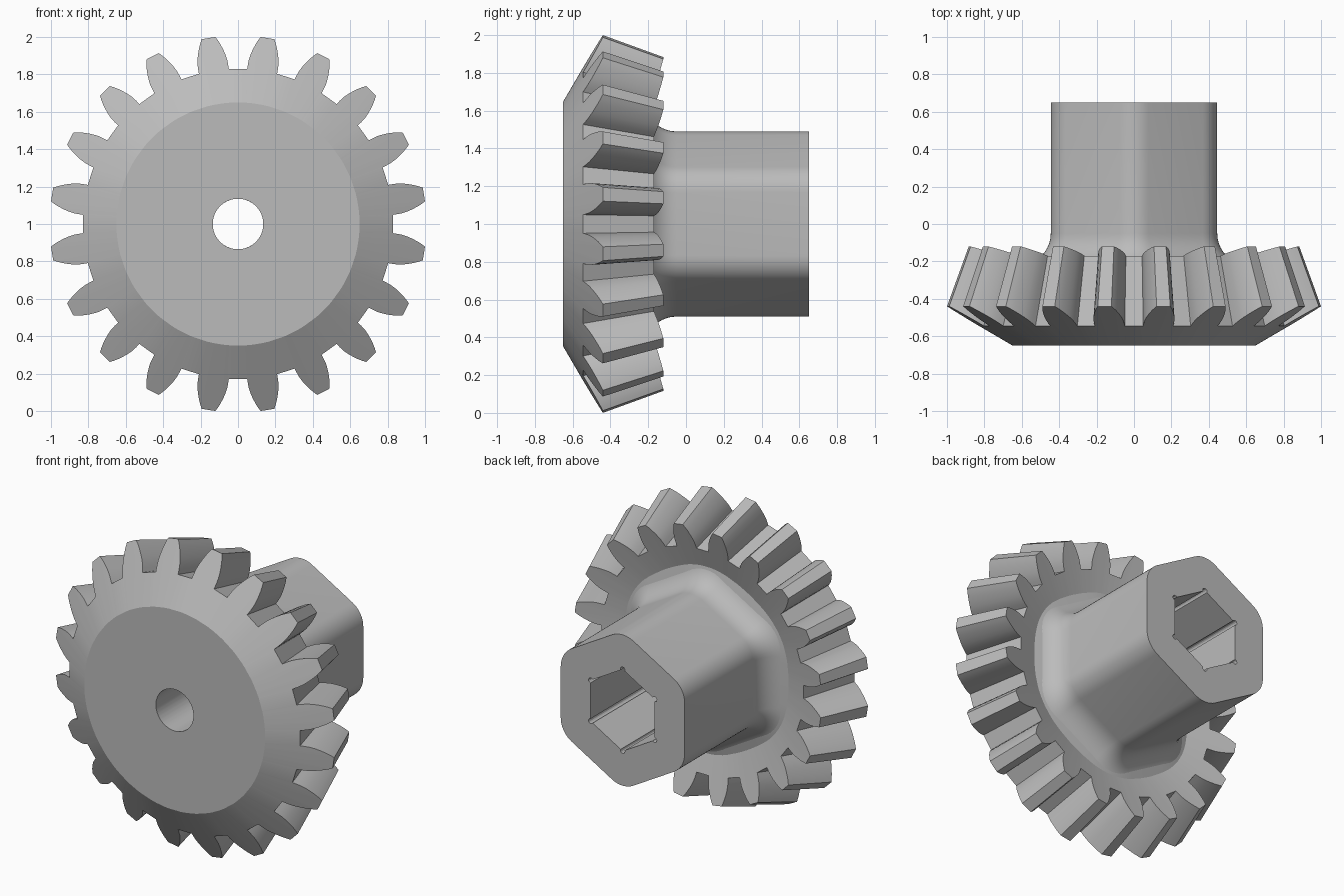
import bpy, bmesh
from math import sin, cos, pi, radians, degrees, sqrt, tan

cube = bpy.data.objects.get("Cube")
if cube:
    bpy.data.objects.remove(cube, do_unlink=True)

metal = bpy.data.materials.new("plain grey")
metal.use_nodes = True
grey = (0.5, 0.5, 0.5, 1)
metal.diffuse_color = grey
metal.node_tree.nodes["Principled BSDF"].inputs["Base Color"].default_value = grey


def loft(name, rings):
    """Bridge equal-length closed rings, last back to first, into one solid."""
    bm = bmesh.new()
    loops = [[bm.verts.new(p) for p in ring] for ring in rings]
    for a, b in zip(loops, loops[1:] + loops[:1]):
        for i in range(len(a)):
            j = (i + 1) % len(a)
            bm.faces.new((a[i], a[j], b[j], b[i]))
    bmesh.ops.recalc_face_normals(bm, faces=bm.faces)
    mesh = bpy.data.meshes.new(name)
    bm.to_mesh(mesh)
    bm.free()
    mesh.materials.append(metal)
    obj = bpy.data.objects.new(name, mesh)
    bpy.context.collection.objects.link(obj)
    bpy.ops.object.select_all(action='DESELECT')
    obj.select_set(True)
    bpy.context.view_layer.objects.active = obj
    bpy.ops.object.shade_smooth_by_angle(angle=radians(28))
    return obj


def polar(r, angle, y):
    return (r * sin(angle), y, 1 + r * cos(angle))


BORE, FLOOR = 0.135, -0.1

# Gear: tooth outline as (angle, height), height 0 at the root and 1 at the tip
TEETH = 20
flank = [(5.6, 0), (5.45, 0.15), (5.2, 0.3), (4.75, 0.45), (4.15, 0.6),
         (3.4, 0.77), (2.7, 0.9), (2.1, 1)]
tooth = [(-a, h) for a, h in flank] + [(a, h) for a, h in reversed(flank)]
outline = [(radians(360 / TEETH * (t + 0.5) + a), h) for t in range(TEETH) for a, h in tooth]


def rim(r_root, r_tip, y_root, y_tip):
    return [polar(r_root + (r_tip - r_root) * h, a, y_root + (y_tip - y_root) * h)
            for a, h in outline]


def circle(r, y):
    return rim(r, r, y, y)


loft("bevel_gear", [
    circle(BORE, FLOOR),
    circle(BORE, -0.65),
    circle(0.65, -0.65),
    rim(0.83, 1.007, -0.545, -0.44),
    rim(0.728, 0.89, -0.17, -0.12),
    circle(0.42, -0.265),
])

# Hub: rounded hexagon with a flared foot and a hexagonal socket
STEPS = 8
APOTHEM, CORNER = 0.445, 0.155


def hexagon(centre_r, corner_r, spread, y):
    """Six corner arcs of the given radius, each turning through twice spread."""
    pts = []
    for k in range(6):
        mid = k * pi / 3
        cx, cz = centre_r * sin(mid), centre_r * cos(mid)
        for s in range(STEPS + 1):
            a = mid + spread * (2 * s / STEPS - 1)
            pts.append((cx + corner_r * sin(a), y, 1 + cz + corner_r * cos(a)))
    return pts


def hub_ring(offset, y):
    return hexagon((APOTHEM - CORNER) / cos(pi / 6), CORNER + offset, pi / 6, y)


FILLET = 0.17
foot = []
for i in range(10, -1, -1):
    t = i / 10 * pi / 2
    foot.append(hub_ring(FILLET * (1 - cos(t)), -0.05 - FILLET * sin(t)))

SOCKET, RELIEF = 0.265, 0.016
bore_ring = []
for k in range(6):
    for s in range(STEPS + 1):
        bore_ring.append(polar(BORE, k * pi / 3 + pi / 6 * 0.89 * (2 * s / STEPS - 1), FLOOR))

loft("hex_hub", foot + [
    hub_ring(0, 0.65),
    hexagon(SOCKET, RELIEF, radians(118), 0.65),
    hexagon(SOCKET, RELIEF, radians(118), FLOOR),
    bore_ring,
])
